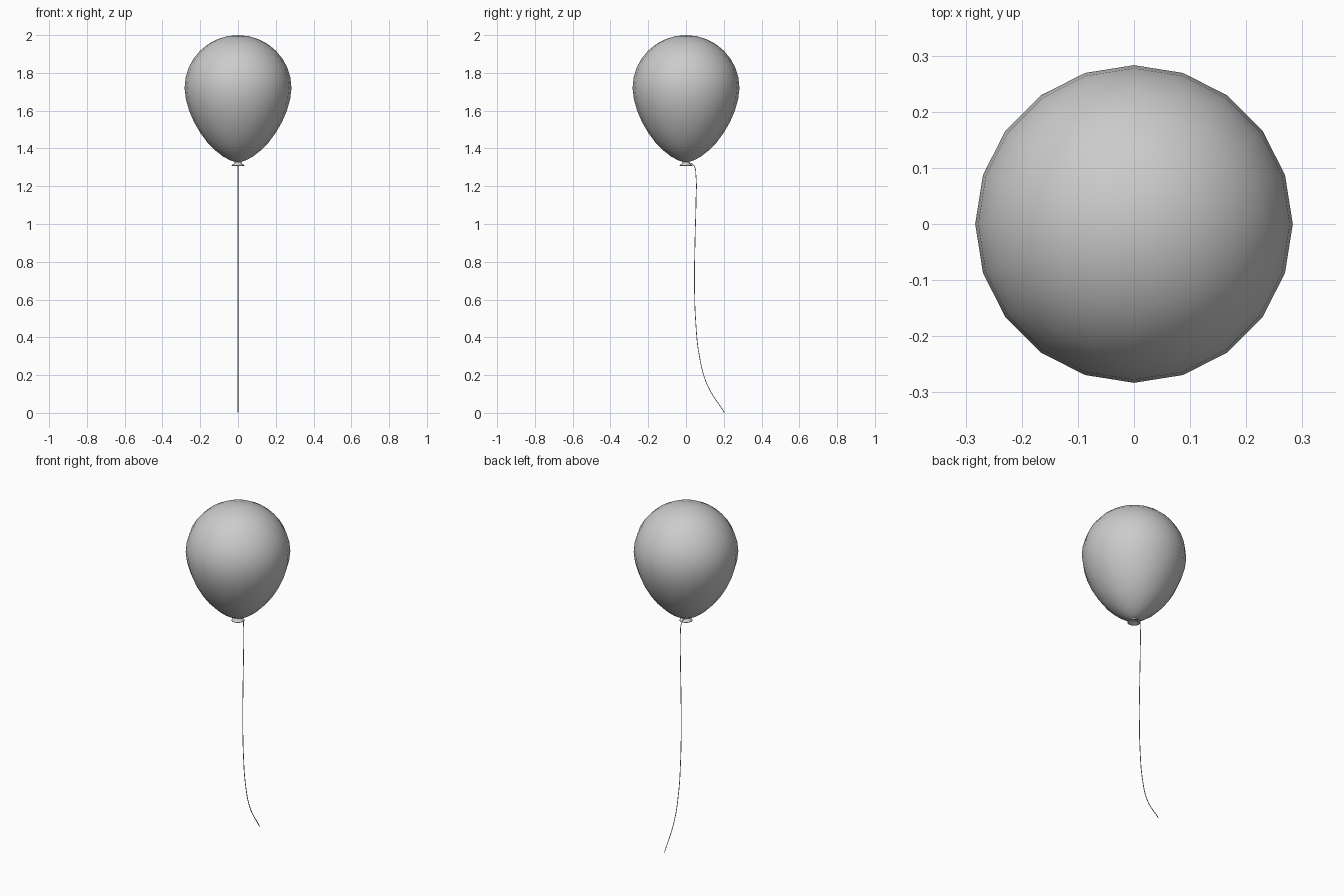
import bpy, bmesh
from math import sin, cos, pi

if "Cube" in bpy.data.objects:
    bpy.data.objects.remove(bpy.data.objects["Cube"])

SIDES = 20


def lathe(name, profile):
    """Spin an (r, z) profile about the z axis; r = 0 makes a pole."""
    bm = bmesh.new()
    rings = []
    for r, z in profile:
        if r == 0:
            rings.append([bm.verts.new((0, 0, z))] * SIDES)
        else:
            rings.append([bm.verts.new((r * cos(2 * pi * i / SIDES),
                                        r * sin(2 * pi * i / SIDES), z))
                          for i in range(SIDES)])
    for a, b in zip(rings, rings[1:]):
        for i in range(SIDES):
            j = (i + 1) % SIDES
            bm.faces.new(dict.fromkeys((a[i], b[i], b[j], a[j])))
    bmesh.ops.recalc_face_normals(bm, faces=bm.faces)
    for f in bm.faces:
        f.smooth = True
    me = bpy.data.meshes.new(name)
    bm.to_mesh(me)
    bm.free()
    ob = bpy.data.objects.new(name, me)
    bpy.context.collection.objects.link(ob)
    return ob


# Balloon body: elliptical dome, then a taper to the neck
dome = [(0.283 * sin(a * pi / 16), 1.72 + 0.28 * cos(a * pi / 16)) for a in range(1, 9)]
taper = [(0.276, 1.66), (0.259, 1.60), (0.233, 1.54), (0.200, 1.483),
         (0.163, 1.433), (0.122, 1.391), (0.080, 1.358), (0.042, 1.337),
         (0.018, 1.329), (0, 1.327)]
lathe("balloon_body", [(0, 2.0)] + dome + taper)

# Flared lip under the knot, hollow inside
lathe("balloon_lip", [(0.018, 1.333), (0.017, 1.325), (0.024, 1.317), (0.034, 1.312),
                      (0.035, 1.309), (0.031, 1.308), (0.019, 1.314), (0, 1.320)])

# String hanging from the knot and trailing to the back
path = [(0, 1.322), (0.022, 1.322), (0.042, 1.308), (0.053, 1.25), (0.053, 1.12),
        (0.048, 0.92), (0.045, 0.70), (0.051, 0.49), (0.071, 0.30),
        (0.112, 0.15), (0.203, 0.002)]
cu = bpy.data.curves.new("string", 'CURVE')
cu.dimensions = '3D'
cu.bevel_depth = 0.0022
cu.bevel_resolution = 1
cu.resolution_u = 6
cu.use_fill_caps = True
sp = cu.splines.new('BEZIER')
sp.bezier_points.add(len(path) - 1)
for p, (y, z) in zip(sp.bezier_points, path):
    p.co = (0, y, z)
    p.handle_left_type = p.handle_right_type = 'AUTO'
bpy.context.collection.objects.link(bpy.data.objects.new("string", cu))
